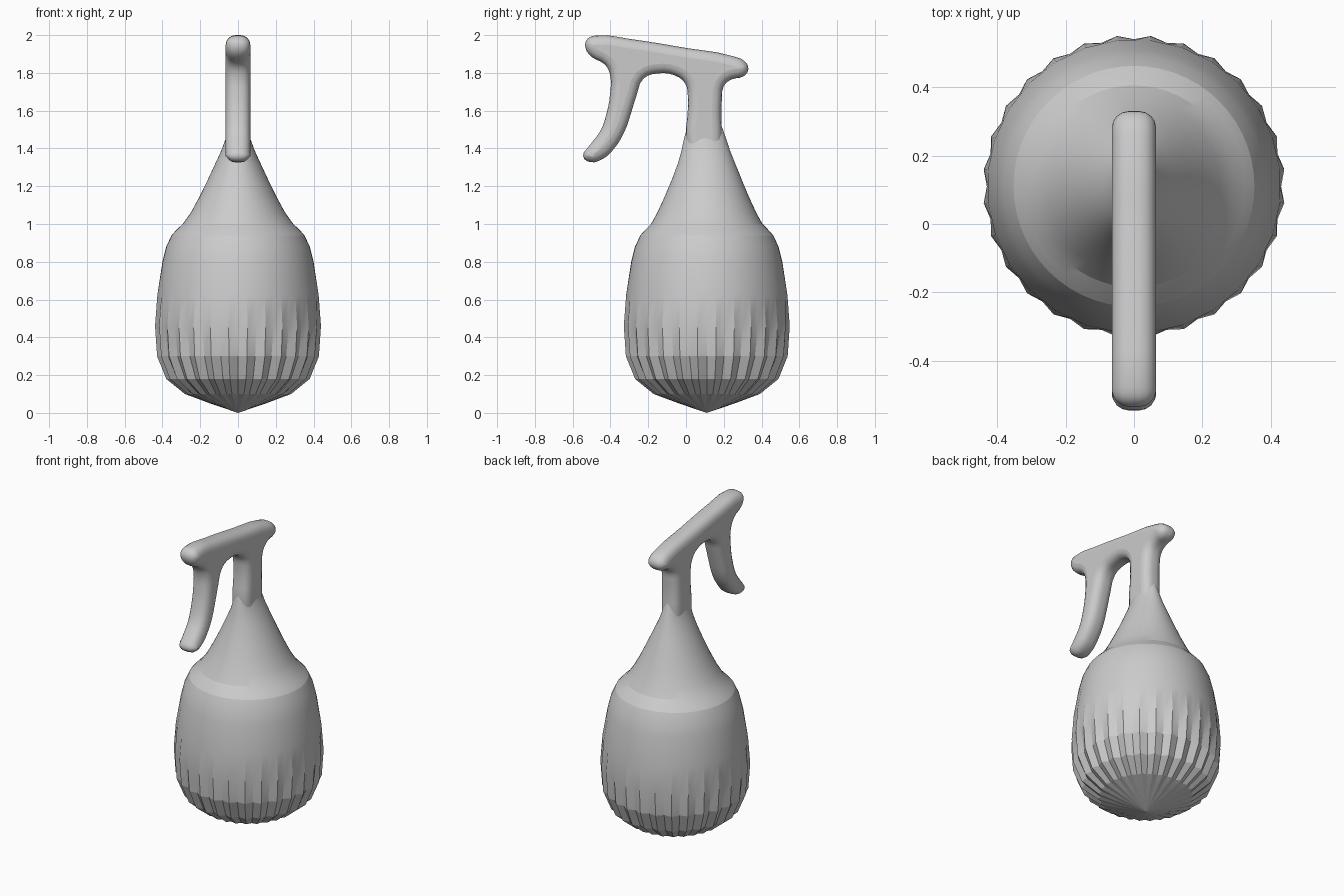
import bpy, bmesh, math

if "Cube" in bpy.data.objects:
    bpy.data.objects.remove(bpy.data.objects["Cube"])

# Bottle body: lofted rings (z, x radius, y radius, flute depth) about y = 0.11
CY = 0.11
FLUTES = 28
N = FLUTES * 2
rings = [
    (0.05, 0.145, 0.145, 0.003), (0.10, 0.275, 0.275, 0.008),
    (0.18, 0.37, 0.37, 0.012), (0.30, 0.42, 0.42, 0.011),
    (0.46, 0.436, 0.436, 0.006), (0.625, 0.428, 0.428, 0.0015),
    (0.80, 0.40, 0.40, 0), (0.88, 0.38, 0.38, 0), (0.94, 0.352, 0.352, 0),
    (0.97, 0.325, 0.325, 0), (1.00, 0.293, 0.295, 0), (1.06, 0.25, 0.262, 0),
    (1.14, 0.206, 0.225, 0), (1.23, 0.162, 0.187, 0), (1.32, 0.12, 0.152, 0),
    (1.39, 0.088, 0.128, 0), (1.45, 0.066, 0.112, 0), (1.52, 0.05, 0.09, 0),
    (1.60, 0.03, 0.07, 0),
]
bm = bmesh.new()
tip = bm.verts.new((0, CY, 0))
loops = []
for z, rx, ry, d in rings:
    loop = []
    for i in range(N):
        a = 2 * math.pi * i / N
        s = d if i % 2 else -d
        shift = -0.012 * max(0, min(1, (z - 1.3) / 0.2))
        loop.append(bm.verts.new(((rx + s) * math.cos(a),
                                  CY + shift + (ry + s) * math.sin(a), z)))
    loops.append(loop)
for i in range(N):
    j = (i + 1) % N
    bm.faces.new((tip, loops[0][j], loops[0][i]))
    for lo, hi in zip(loops, loops[1:]):
        bm.faces.new((lo[i], lo[j], hi[j], hi[i]))
bm.faces.new(loops[-1])
bmesh.ops.recalc_face_normals(bm, faces=bm.faces)
mesh = bpy.data.meshes.new("bottle_body")
bm.to_mesh(mesh)
bm.free()
body = bpy.data.objects.new("bottle_body", mesh)
bpy.context.collection.objects.link(body)

# Spray head: side outline (y, z) of neck, bar and trigger with rounded edges
outline = [
    (0.03, 1.36), (0.0, 1.47), (0.008, 1.58), (0.01, 1.67), (-0.005, 1.745),
    (-0.06, 1.787), (-0.15, 1.797), (-0.225, 1.77), (-0.262, 1.68),
    (-0.29, 1.59), (-0.325, 1.49), (-0.38, 1.40), (-0.44, 1.345),
    (-0.51, 1.328), (-0.545, 1.36), (-0.515, 1.41), (-0.455, 1.49),
    (-0.422, 1.58), (-0.402, 1.69), (-0.402, 1.79), (-0.43, 1.845),
    (-0.50, 1.885), (-0.533, 1.935), (-0.522, 1.98), (-0.475, 1.998),
    (-0.30, 1.98), (0.0, 1.932), (0.25, 1.888), (0.312, 1.86),
    (0.33, 1.82), (0.305, 1.782), (0.24, 1.765), (0.20, 1.73),
    (0.19, 1.66), (0.187, 1.56), (0.19, 1.47), (0.17, 1.36),
]
curve = bpy.data.curves.new("spray_head", 'CURVE')
curve.dimensions = '2D'
curve.fill_mode = 'BOTH'
curve.resolution_u = 3
curve.bevel_depth = 0.05
curve.bevel_resolution = 3
curve.extrude = 0.015
curve.offset = -0.05
sp = curve.splines.new('BEZIER')
sp.bezier_points.add(len(outline) - 1)
for p, (y, z) in zip(sp.bezier_points, outline):
    p.co = (y, z, 0)
    p.handle_left_type = p.handle_right_type = 'AUTO'
sp.use_cyclic_u = True
head = bpy.data.objects.new("spray_head", curve)
bpy.context.collection.objects.link(head)
head.rotation_euler = (math.pi / 2, 0, math.pi / 2)
bpy.context.view_layer.objects.active = head
head.select_set(True)
bpy.ops.object.convert(target='MESH')
head = bpy.context.view_layer.objects.active
head.name = "spray_head"

# Shading
for ob, angle in ((body, 14), (head, 40)):
    bpy.ops.object.select_all(action='DESELECT')
    ob.select_set(True)
    bpy.context.view_layer.objects.active = ob
    bpy.ops.object.shade_smooth_by_angle(angle=math.radians(angle))
